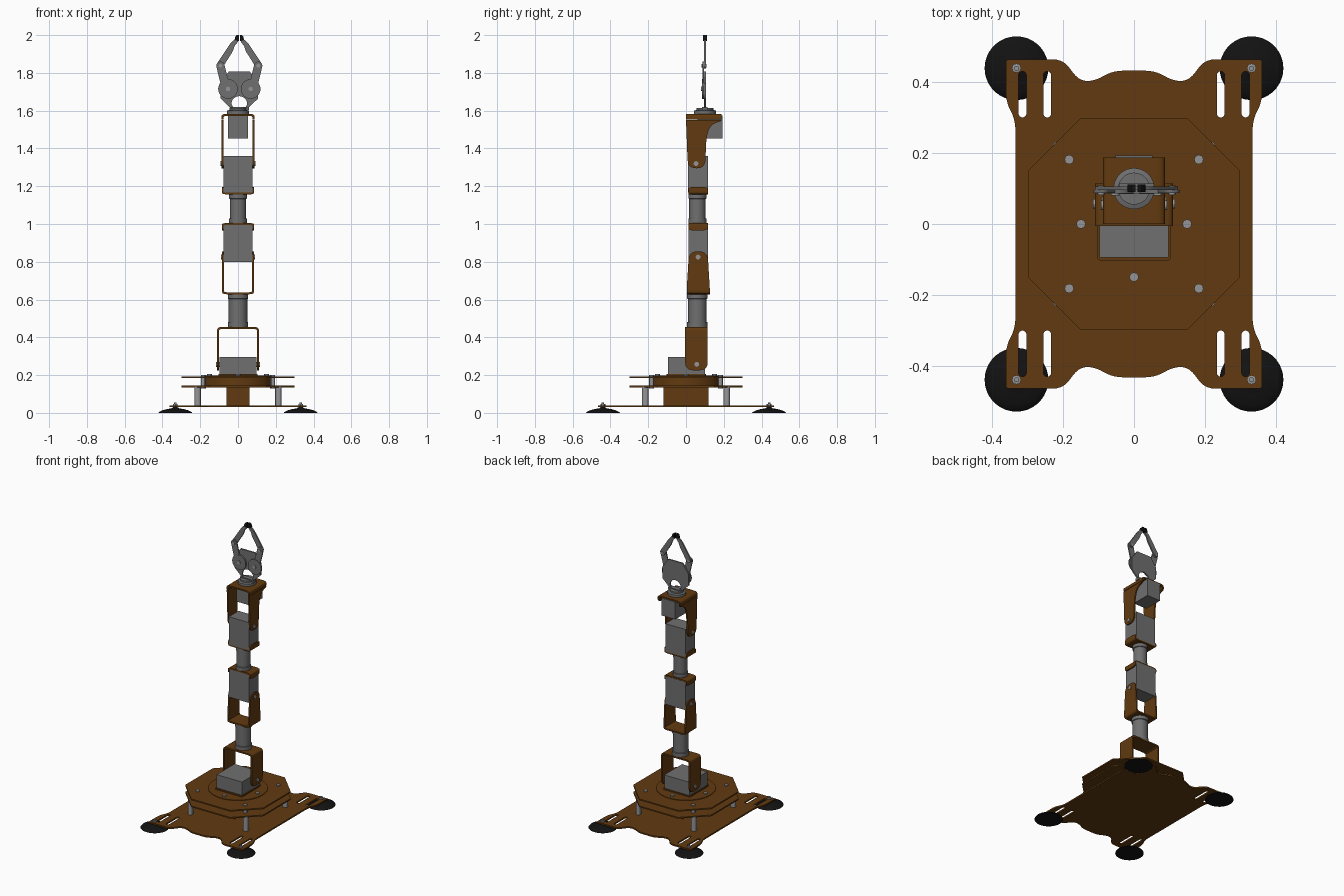
import bpy, bmesh, math
from mathutils import Vector

if "Cube" in bpy.data.objects:
    bpy.data.objects.remove(bpy.data.objects["Cube"])


def material(name, rgb):
    m = bpy.data.materials.new(name)
    m.use_nodes = True
    m.diffuse_color = (*rgb, 1)
    m.node_tree.nodes["Principled BSDF"].inputs["Base Color"].default_value = (*rgb, 1)
    return m


BROWN = material("brown_plate", (0.12, 0.042, 0.005))
GRAY = material("servo_gray", (0.16, 0.16, 0.16))
STEEL = material("fastener_steel", (0.3, 0.3, 0.31))
BLACK = material("rubber_black", (0.006, 0.006, 0.006))
made = []


def link_mesh(name, mesh, mat):
    mesh.materials.clear()
    mesh.materials.append(mat)
    ob = bpy.data.objects.new(name, mesh)
    bpy.context.collection.objects.link(ob)
    made.append(ob)
    return ob


# ---- 2D outlines ----
def rounded(pts, r, n=5):
    """Soften the corners of a closed outline; a point may carry its own radius."""
    out = []
    for i, p in enumerate(pts):
        rad = p[2] if len(p) > 2 else r
        c = Vector(p[:2])
        a, b = Vector(pts[i - 1][:2]) - c, Vector(pts[(i + 1) % len(pts)][:2]) - c
        if rad == 0:
            out.append(tuple(c))
            continue
        s = c + a.normalized() * min(rad, a.length * 0.49)
        e = c + b.normalized() * min(rad, b.length * 0.49)
        for k in range(n + 1):
            t = k / n
            out.append(tuple(s * (1 - t) ** 2 + c * 2 * t * (1 - t) + e * t * t))
    return out


def rect(a0, a1, b0, b1):
    return [(a0, b0), (a1, b0), (a1, b1), (a0, b1)]


def circle(a, b, r, n=32):
    return [(a + r * math.cos(2 * math.pi * k / n), b + r * math.sin(2 * math.pi * k / n)) for k in range(n)]


def capsule(p, q, r, n=10):
    d = math.atan2(q[1] - p[1], q[0] - p[0])
    ends = [(q, d - math.pi / 2), (p, d + math.pi / 2)]
    return [(c[0] + r * math.cos(s + math.pi * k / n), c[1] + r * math.sin(s + math.pi * k / n))
            for c, s in ends for k in range(n + 1)]


# ---- solids: (axis, outline, low, high), joined in one object ----
def build(name, mat, *solids):
    bm = bmesh.new()
    place = {"x": lambda a, b, h: (h, a, b), "y": lambda a, b, h: (a, h, b), "z": lambda a, b, h: (a, b, h)}
    for axis, pts, lo, hi in solids:
        low = [bm.verts.new(place[axis](a, b, lo)) for a, b in pts]
        top = [bm.verts.new(place[axis](a, b, hi)) for a, b in pts]
        bm.faces.new(low)
        bm.faces.new(top)
        for i in range(len(pts)):
            bm.faces.new((low[i - 1], low[i], top[i], top[i - 1]))
    bmesh.ops.recalc_face_normals(bm, faces=bm.faces)
    mesh = bpy.data.meshes.new(name)
    bm.to_mesh(mesh)
    bm.free()
    return link_mesh(name, mesh, mat)


def lathe(name, mat, x, y, profile, n=36):
    """Turn a (radius, z) profile around a vertical axis."""
    bm = bmesh.new()
    rings = [[bm.verts.new((a, b, z)) for a, b in circle(x, y, r, n)] for r, z in profile]
    for lo, hi in zip(rings, rings[1:]):
        for i in range(n):
            bm.faces.new((lo[i - 1], lo[i], hi[i], hi[i - 1]))
    bm.faces.new(rings[0])
    bm.faces.new(rings[-1])
    bmesh.ops.recalc_face_normals(bm, faces=bm.faces)
    mesh = bpy.data.meshes.new(name)
    bm.to_mesh(mesh)
    bm.free()
    return link_mesh(name, mesh, mat)


def bracket(name, w, y0, y1, bridge, end, taper=0.0, arm=None, leg=0.03, t=0.01):
    """Bent sheet U: a bridge across x with two arms reaching to the end height."""
    s = 1 if end > bridge else -1
    knee = bridge + s * leg
    outer = [(-w, knee, 0), (-w, bridge), (w, bridge), (w, knee, 0)]
    inner = [(w - t, knee, 0), (w - t, bridge + s * t), (t - w, bridge + s * t), (t - w, knee, 0)]
    strip = rounded(outer + inner, 0.025)
    arm = arm or rounded([(y0, knee, 0), (y1, knee, 0), (y1 - taper, end), (y0 + taper, end)], 0.045)
    return build(name, BROWN, ("y", strip, y0, y1), ("x", arm, -w, t - w), ("x", arm, w - t, w))


def pivot(name, w, y, z):
    build(name, STEEL, *[("x", circle(y, z, 0.013, 12), min(a, b), max(a, b))
                         for a, b in ((w - 0.02, w + 0.006), (0.02 - w, -w - 0.006))])


# ---- base plate with slots, as a filled flat curve turned into mesh ----
quarter = [(0.335, 0.295, 0.03), (0.362, 0.345, 0.03), (0.362, 0.465, 0.01), (0.2, 0.465, 0.03),
           (0.155, 0.404, 0.03), (0.11, 0.404, 0.03), (0.06, 0.433, 0.03)]
half = quarter + [(-x, y, r) for x, y, r in reversed(quarter)]
outline = rounded(half + [(-x, -y, r) for x, y, r in half], 0.03)
loops = [outline] + [capsule((sx * x, sy * 0.312), (sx * x, sy * 0.42), 0.011)
                     for sx in (-1, 1) for sy in (-1, 1) for x in (0.245, 0.315)]
curve = bpy.data.curves.new("base_outline", "CURVE")
curve.dimensions = "2D"
curve.fill_mode = "BOTH"
curve.extrude = 0.005
for pts in loops:
    sp = curve.splines.new("POLY")
    sp.points.add(len(pts) - 1)
    for v, p in zip(sp.points, pts):
        v.co = (p[0], p[1], 0, 1)
    sp.use_cyclic_u = True
temp = bpy.data.objects.new("base_outline", curve)
bpy.context.collection.objects.link(temp)
bpy.context.view_layer.update()
plate = bpy.data.meshes.new_from_object(temp.evaluated_get(bpy.context.evaluated_depsgraph_get()))
bpy.data.objects.remove(temp)
link_mesh("base_plate", plate, BROWN).location.z = 0.035

# ---- suction feet, standoffs and screws ----
for sx, fx in ((-1, "right"), (1, "left")):
    for sy, fy in ((-1, "front"), (1, "back")):
        lathe(f"{fy}_{fx}_foot", BLACK, sx * 0.332, sy * 0.44,
              [(0.09, 0), (0.086, 0.005), (0.07, 0.013), (0.045, 0.02), (0.02, 0.024), (0.012, 0.03)])
        lathe(f"{fy}_{fx}_foot_bolt", STEEL, sx * 0.332, sy * 0.44,
              [(0.013, 0.03), (0.013, 0.046), (0.007, 0.047), (0.007, 0.056)], 12)
        lathe(f"{fy}_{fx}_standoff", STEEL, sx * 0.213, sy * 0.216, [(0.018, 0.035), (0.018, 0.14)], 12)
        lathe(f"{fy}_{fx}_deck_screw", STEEL, sx * 0.183, sy * 0.182, [(0.013, 0.13), (0.013, 0.2)], 12)
for i in range(4):
    a = i * math.pi / 2
    lathe(f"turntable_screw_{i + 1}", STEEL, 0.15 * math.cos(a), 0.15 * math.sin(a),
          [(0.013, 0.19), (0.013, 0.205)], 12)

# ---- octagonal decks, turntable and base motor ----
side = [(0.3, -0.15), (0.3, 0.15), (0.15, 0.3), (-0.15, 0.3)]
octagon = side + [(-x, -y) for x, y in side]
build("lower_deck", BROWN, ("z", octagon, 0.135, 0.144))
build("upper_deck", BROWN, ("z", octagon, 0.184, 0.193))
lathe("turntable", BROWN, 0, 0, [(0.18, 0.14), (0.188, 0.145), (0.188, 0.197)], 40)
build("base_motor", BROWN, ("z", rect(-0.06, 0.06, -0.12, 0.12), 0.035, 0.14))

# ---- shoulder ----
build("shoulder_tray", BROWN, ("z", rounded(rect(-0.104, 0.104, -0.103, 0.105), 0.01), 0.195, 0.205))
build("shoulder_servo", GRAY, ("z", rect(-0.097, 0.097, -0.095, 0.1), 0.205, 0.297))
bracket("shoulder_bracket", 0.11, -0.005, 0.115, 0.455, 0.225)
pivot("shoulder_pivot", 0.11, 0.057, 0.257)


def roller(name, z0, z1, r):
    lathe(name, GRAY, 0, 0.06, [(r + 0.005, z0), (r + 0.005, z0 + 0.025), (r, z0 + 0.027),
                                (r, z1 - 0.027), (r + 0.005, z1 - 0.025), (r + 0.005, z1)])


# ---- arm links ----
roller("lower_arm_swivel", 0.455, 0.63, 0.049)
bracket("elbow_bracket", 0.085, 0.004, 0.126, 0.628, 0.855, taper=0.012)
pivot("elbow_pivot", 0.085, 0.064, 0.825)
build("elbow_servo", GRAY, ("z", rect(-0.077, 0.077, 0.013, 0.117), 0.8, 0.996))
bracket("elbow_cap", 0.086, 0.012, 0.116, 1.005, 0.965, leg=0.024, taper=0.006)
roller("upper_arm_swivel", 1.003, 1.16, 0.043)
bracket("wrist_cap", 0.086, 0.012, 0.116, 1.157, 1.197, leg=0.024, taper=0.006)
build("wrist_servo", GRAY, ("z", rect(-0.077, 0.077, 0.01, 0.116), 1.166, 1.36))

# ---- wrist bracket with gusseted arms, hand motor ----
gusset = rounded([(0, 1.55, 0), (0.188, 1.55, 0), (0.185, 1.545, 0), (0.13, 1.525, 0.06), (0.107, 1.46, 0.06),
                  (0.102, 1.295), (0.01, 1.295)], 0.045)
bracket("wrist_bracket", 0.087, 0, 0.188, 1.583, 1.295, arm=gusset)
pivot("wrist_pivot", 0.087, 0.053, 1.32)
build("hand_motor", GRAY, ("z", rect(-0.052, 0.052, 0.06, 0.193), 1.453, 1.574))
lathe("hand_flange", GRAY, 0, 0.1, [(0.058, 1.58), (0.058, 1.6), (0.045, 1.604), (0.045, 1.614)])

# ---- gripper ----
CX = 0.007
arch = [(CX + 0.042 * math.cos(math.pi * k / 10), 1.635 + 0.042 * math.sin(math.pi * k / 10)) for k in range(11)]
shell = [(-0.045, 1.612), (-0.1, 1.665), (-0.1, 1.745), (-0.055, 1.808)]
palm = ([(CX + x, z) for x, z in shell] + [(CX - x, z) for x, z in reversed(shell)]
        + [(CX + 0.03, 1.612)] + arch + [(CX - 0.03, 1.612)])
build("palm_plate", GRAY, ("y", palm, 0.096, 0.106))
build("palm_mount", GRAY, ("z", rect(CX - 0.05, CX + 0.05, 0.085, 0.115), 1.604, 1.62))

finger = [(-0.118, 1.85), (-0.055, 1.945), (-0.04, 1.965), (-0.012, 1.985), (-0.006, 1.965),
          (-0.024, 1.945), (-0.034, 1.915), (-0.078, 1.845), (-0.092, 1.822), (-0.115, 1.828)]
for s, f in ((1, "right"), (-1, "left")):
    def at(x, z):
        return (CX + s * x, z)
    gear, joint = at(-0.06, 1.715), at(-0.1, 1.838)
    build(f"{f}_gear", GRAY, ("y", circle(*gear, 0.052, 28), 0.086, 0.096))
    build(f"{f}_gear_screw", STEEL, ("y", circle(*gear, 0.012, 12), 0.08, 0.087))
    build(f"{f}_link", GRAY, ("y", capsule(at(-0.075, 1.735), joint, 0.022), 0.088, 0.096))
    build(f"{f}_finger", GRAY, ("y", rounded([at(*p) for p in finger], 0.008, 3), 0.096, 0.106))
    build(f"{f}_joint_pin", STEEL, ("y", circle(*joint, 0.01, 12), 0.082, 0.109))
    tip = [at(*p) for p in ((-0.026, 1.974), (-0.02, 1.995), (-0.014, 2.0), (-0.003, 2.0), (-0.003, 1.968))]
    build(f"{f}_finger_pad", BLACK, ("y", tip, 0.091, 0.111))

# ---- smooth the curved walls, keep the edges sharp ----
bpy.ops.object.select_all(action="DESELECT")
for ob in made:
    ob.select_set(True)
bpy.context.view_layer.objects.active = made[0]
bpy.ops.object.shade_smooth_by_angle(angle=math.radians(30))
